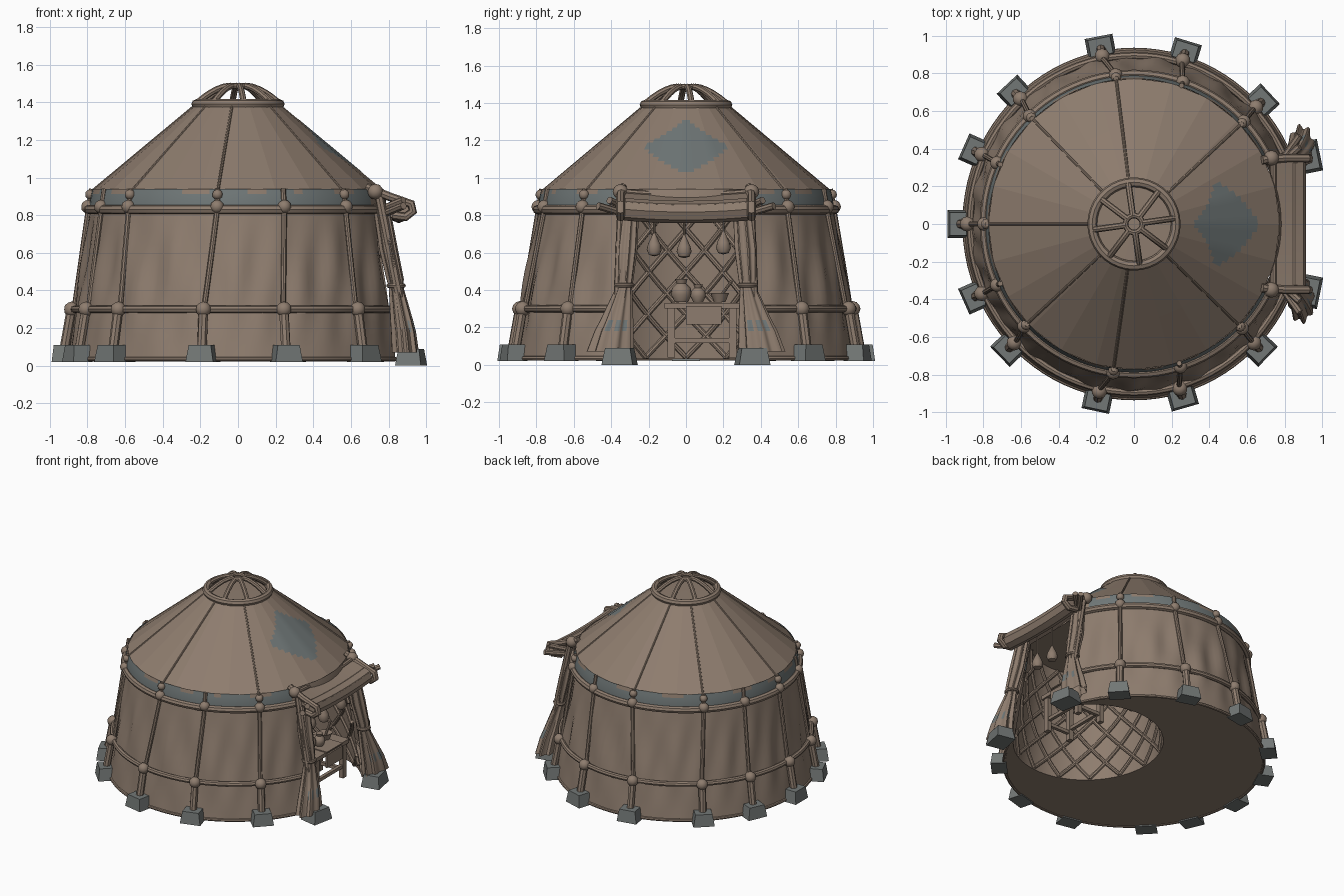
import bpy, bmesh, math
from math import sin, cos, pi, radians
from mathutils import Vector

cube = bpy.data.objects.get("Cube")
if cube:
    bpy.data.objects.remove(cube)


def material(name, col):
    m = bpy.data.materials.new(name)
    m.use_nodes = True
    m.diffuse_color = (*col, 1)
    m.node_tree.nodes["Principled BSDF"].inputs["Base Color"].default_value = (*col, 1)
    return m


CANVAS = material("canvas_brown", (0.27, 0.203, 0.156))
BLUE = material("faded_blue", (0.16, 0.185, 0.185))
STONE = material("grey_stone", (0.17, 0.185, 0.18))
made = []


def add(name, bm, mats, smooth=True):
    me = bpy.data.meshes.new(name)
    bm.to_mesh(me)
    bm.free()
    for m in mats:
        me.materials.append(m)
    ob = bpy.data.objects.new(name, me)
    bpy.context.collection.objects.link(ob)
    if smooth:
        made.append(ob)


def grid(name, f, nu, nv, mats, keep=None, paint=None, smooth=True):
    """Surface from f(u, v), u and v in 0..1."""
    bm = bmesh.new()
    vs = [[bm.verts.new(f(i / nu, j / nv)) for i in range(nu + 1)] for j in range(nv + 1)]
    for j in range(nv):
        for i in range(nu):
            u, v = (i + 0.5) / nu, (j + 0.5) / nv
            if keep and not keep(u, v):
                continue
            fc = bm.faces.new((vs[j][i], vs[j][i + 1], vs[j + 1][i + 1], vs[j + 1][i]))
            if paint and paint(u, v):
                fc.material_index = 1
    bmesh.ops.delete(bm, geom=[v for v in bm.verts if not v.link_faces], context='VERTS')
    bmesh.ops.remove_doubles(bm, verts=bm.verts, dist=0.0005)
    add(name, bm, mats, smooth)


def lathe(name, prof, at, n=16, smooth=True):
    def f(u, v):
        r, z = prof[round(v * (len(prof) - 1))]
        return (at[0] + r * cos(u * 2 * pi), at[1] + r * sin(u * 2 * pi), at[2] + z)
    grid(name, f, n, len(prof) - 1, [CANVAS], smooth=smooth)


def tubes(name, paths, r, cyclic=False):
    cu = bpy.data.curves.new(name, 'CURVE')
    cu.dimensions = '3D'
    cu.bevel_depth, cu.bevel_resolution, cu.use_fill_caps = r, 2, True
    for pts in paths:
        s = cu.splines.new('POLY')
        s.points.add(len(pts) - 1)
        for p, q in zip(s.points, pts):
            p.co = (*q, 1)
        s.use_cyclic_u = cyclic
    ob = bpy.data.objects.new(name, cu)
    bpy.context.collection.objects.link(ob)
    cu.materials.append(CANVAS)
    bpy.ops.object.select_all(action='DESELECT')
    ob.select_set(True)
    bpy.context.view_layer.objects.active = ob
    bpy.ops.object.convert(target='MESH')
    made.append(bpy.context.view_layer.objects.active)


def balls(name, places, r):
    bm = bmesh.new()
    for p in places:
        g = bmesh.ops.create_icosphere(bm, subdivisions=2, radius=r)
        bmesh.ops.translate(bm, verts=g["verts"], vec=p)
    add(name, bm, [CANVAS])


def box(bm, at, size, top=1.0, turn=0.0):
    vs = bmesh.ops.create_cube(bm, size=1)["verts"]
    for v in vs:
        k = top if v.co.z > 0 else 1
        x, y = v.co.x * size[0] * k, v.co.y * size[1] * k
        v.co = Vector((x * cos(turn) - y * sin(turn), x * sin(turn) + y * cos(turn), v.co.z * size[2])) + Vector(at)


def polar(deg, r, z):
    return (r * cos(radians(deg)), r * sin(radians(deg)), z)


def hull(deg, out, z):
    """Point at a distance out from the wall, which is a little wider in y near the ground."""
    k = 0.018 * max(0, min(1, (0.85 - z) / 0.5))
    x, y, _ = polar(deg, wall_r(z) + out, z)
    return (x * (1 - 0.5 * k), y * (1 + k), z)


def wall_r(z):
    return 0.92 - 0.157 * z


def roof_r(z):
    return 0.77 - 0.535 * (z - 0.935) / 0.445


# Outer wall with soft canvas folds and a door gap
def wall(u, v):
    z, a = 0.025 + 0.825 * v, 22 + 316 * u
    fold = 0.008 * sin(pi * v) * (sin(radians(a) * 17 + 6 * v) + sin(radians(a) * 29 - 5 * v))
    return hull(a, fold - 0.004, z)


grid("wall_canvas", wall, 144, 12, [CANVAS])


# Worn blue band under the eave, plain above the door
def band(u, v):
    return polar(360 * u, 0.79 - 0.004 * v - 0.014 * v * v, 0.835 + 0.105 * v)


grid("eave_band", band, 96, 4, [CANVAS, BLUE],
     paint=lambda u, v: 0.07 < u < 0.93 and (v < 0.75 or sin(u * 70) + sin(u * 113) > -0.3))


# Roof with a stepped blue patch that follows its panels
def patch(u, v):
    a, z = (u - 0.5) * 60, 1.01 + 0.32 * v
    return polar(a, 0.0025 + roof_r(z) * cos(radians(7.5)) / cos(radians(a % 15 - 7.5)), z)


lathe("roof_canvas", [(0.755, 0.925), (0.775, 0.93), (roof_r(1.15), 1.15), (roof_r(1.38), 1.38), (0, 1.385)],
      (0, 0, 0), 24, False)
grid("roof_patch", patch, 16, 16, [BLUE], keep=lambda u, v: abs(2 * u - 1) + abs(2 * v - 1) < 0.95)

# Crown
tubes("crown_ring", [[polar(a, 0.222, 1.39) for a in range(0, 360, 10)]], 0.026, cyclic=True)
tubes("crown_hub", [[polar(a, 0.045, 1.487) for a in range(0, 360, 20)]], 0.015, cyclic=True)
tubes("crown_spokes", [[polar(a, 0.045 + 0.17 * t / 5, 1.4 + 0.087 * (1 - (t / 5) ** 1.7)) for t in range(6)]
                       for a in range(8, 360, 45)], 0.017)

# Frame: posts lean from foot angle to top angle, with belts, knots and roof ropes
feet = [43, 73, 101, 133, 156, 180, 204, 224, 258, 286, 316]
tops = [43, 71, 97, 134, 156, 180, 204, 223, 262, 288, 316]
main = [a for a in tops if a not in (71, 156, 204, 288)]
tubes("lower_posts", [[hull(a, 0.025, 0.08), hull(a, 0.02, 0.3)] for a in feet], 0.026)
tubes("upper_posts", [[hull(a + (b - a) * t / 4, 0.006, 0.3 + 0.1325 * t) for t in range(5)] + [polar(b, 0.778, 0.94)]
                      for a, b in zip(feet, tops)], 0.014)
for nm, z, r, out in (("lower_belt", 0.3, 0.019, 0.006), ("upper_belt", 0.83, 0.025, 0.005),
                      ("hem_rope", 0.035, 0.012, -0.006)):
    tubes(nm, [[hull(a, out, z) for a in range(22, 339, 4)]], r)
balls("lower_knots", [hull(a, 0.02, 0.3) for a in feet], 0.041)
balls("upper_knots", [hull(a, 0.01, 0.845) for a in tops], 0.037)
balls("eave_knots", [polar(a, 0.785, 0.91) for a in main], 0.028)
tubes("roof_ropes", [[polar(a, roof_r(z) - 0.004, z) for z in (0.93, 1.38)] for a in main], 0.008)

# Anchor stones
bm = bmesh.new()
for a in feet:
    box(bm, hull(a, 0.033, 0.065), (0.112, 0.15, 0.09), 0.8, radians(a))
for s in (-1, 1):
    box(bm, (0.92, 0.355 * s, 0.045), (0.14, 0.17, 0.09), 0.8, 0.2 * s)
add("anchor_stones", bm, [STONE], False)


# Round room behind the door
def room(deg, z, k=1.0):
    g = wall_r(z) / 0.92
    return (g * (0.42 + 0.52 * k * cos(radians(deg))), g * 0.54 * k * sin(radians(deg)), z)


grid("room_wall", lambda u, v: room(320 - 280 * u, 0.03 + 0.82 * v), 40, 4, [CANVAS])
strips = []
for start in range(-84, 450, 24):
    for d in (-1, 1):
        path = [room(start + d * 84 * t / 12, 0.04 + 0.8 * t / 12, 0.99) for t in range(13)
                if 42 <= start + d * 84 * t / 12 <= 318]
        if len(path) > 1:
            strips.append(path)
tubes("room_lattice", strips, 0.014)
bm = bmesh.new()
rim = [hull(a, 0, 0.03) for a in range(22, 339, 4)] + [room(a, 0.03) for a in range(320, 39, -7)]
bm.faces.new([bm.verts.new(p) for p in reversed(rim)])
bm.faces.new([bm.verts.new(room(a, 0.85)) for a in range(320, 39, -7)])
bmesh.ops.triangulate(bm, faces=bm.faces)
add("base_and_ceiling", bm, [CANVAS], False)

# Door posts, awning poles and crossed sticks
sides = (-1, 1)
tubes("door_posts", [[(0.92, 0.37 * s, 0.07), (0.84, 0.36 * s, 0.45), (0.745, 0.34 * s, 0.93)] for s in sides], 0.024)
tubes("awning_poles", [[(0.68, 0.34 * s, 0.95), (0.8, 0.35 * s, 0.9), (0.92, 0.35 * s, 0.86), (0.93, 0.35 * s, 0.82),
                        (0.89, 0.35 * s, 0.79), (0.82, 0.35 * s, 0.8)] for s in sides], 0.023)
tubes("crossed_sticks", [[(0.76, 0.3 * s, 0.8 + h), (0.88, e * s, 0.85 + h)] for s in sides
                         for h, e in ((0.0, 0.47), (0.03, 0.41))], 0.02)
balls("door_knots", [(0.73, 0.35 * s, 0.925) for s in sides], 0.042)


# Awning with a rolled edge
def sag(y):
    return 0.015 * (1 - (y / 0.33) ** 2)


grid("awning_canvas", lambda u, v: (0.9 - 0.18 * v, 0.66 * u - 0.33, 0.87 + 0.06 * v - sag(0.66 * u - 0.33)),
     12, 4, [CANVAS])
tubes("awning_roll", [[(0.855, y / 100, 0.832 - sag(y / 100)) for y in range(-33, 34, 6)]], 0.06)
tubes("awning_trim", [[(0.74, y / 100, 0.925 - sag(y / 100)) for y in range(-33, 34, 6)]], 0.016)

# Tied curtains: height, x, y, half depth, half width
rows = [(0.07, 0.89, 0.405, 0.065, 0.115), (0.18, 0.88, 0.385, 0.06, 0.095), (0.24, 0.87, 0.37, 0.055, 0.08),
        (0.42, 0.84, 0.33, 0.035, 0.038), (0.46, 0.835, 0.33, 0.042, 0.045), (0.62, 0.80, 0.32, 0.045, 0.055),
        (0.86, 0.76, 0.30, 0.04, 0.045)]
for s, side in ((-1, "right"), (1, "left")):
    def curtain(u, v, s=s):
        z, x, y, d, w = rows[round(v * 6)]
        a = 2 * pi * u
        k = 1 + 0.13 * sin(8 * a)
        return (x + d * k * cos(a), s * y + w * k * sin(a), z)
    grid("curtain_" + side, curtain, 48, 6, [CANVAS, BLUE],
         paint=lambda u, v: 1 < v * 6 < 2 and sin(24 * pi * u) > -0.3 and (u < 0.2 or u > 0.85))
    tubes("curtain_tie_" + side, [[(0.84 + 0.04 * cos(t * pi / 6), s * 0.33 + 0.044 * sin(t * pi / 6), 0.425)
                                   for t in range(12)]], 0.012, cyclic=True)

# Hanging gourds
for i, (y, z) in enumerate(((-0.17, 0.58), (-0.01, 0.57), (0.2, 0.59))):
    lathe("hanging_gourd_%d" % i, [(0, 0), (0.028, 0.008), (0.04, 0.035), (0.033, 0.065), (0.012, 0.11), (0, 0.14)],
          (0.74, y, z))
tubes("gourd_strings", [[(0.74, y, 0.68), (0.74, y, 0.84)] for y in (-0.17, -0.01, 0.2)], 0.006)

# Table with cloth and vessels
tx, ty = 0.62, 0.085
bm = bmesh.new()
box(bm, (tx, ty, 0.315), (0.26, 0.4, 0.03))
box(bm, (tx + 0.135, ty + 0.01, 0.265), (0.012, 0.19, 0.1))
box(bm, (tx, ty + 0.01, 0.333), (0.28, 0.19, 0.008))
for sx in sides:
    box(bm, (tx + 0.1 * sx, ty, 0.13), (0.025, 0.34, 0.025))
    for sy in sides:
        box(bm, (tx + 0.1 * sx, ty + 0.165 * sy, 0.175), (0.035, 0.04, 0.27))
for sy in sides:
    box(bm, (tx, ty + 0.165 * sy, 0.1), (0.2, 0.025, 0.025))
add("table", bm, [CANVAS], False)
jug = [(0, 0), (0.035, 0), (0.055, 0.04), (0.05, 0.075), (0.025, 0.1), (0.034, 0.125), (0, 0.12)]
lathe("jug", jug, (tx, -0.025, 0.335))
lathe("small_jar", [(r * 0.75, z * 0.75) for r, z in jug], (tx + 0.03, 0.065, 0.337))
lathe("bowl", [(0, 0), (0.03, 0), (0.05, 0.05), (0.045, 0.05), (0, 0.015)], (tx, 0.18, 0.335))
tubes("spoon", [[(tx, 0.18, 0.36), (tx, 0.245, 0.45)]], 0.008)

# Smooth shading with sharp edges kept
bpy.ops.object.select_all(action='DESELECT')
for ob in made:
    ob.select_set(True)
    bpy.context.view_layer.objects.active = ob
bpy.ops.object.shade_smooth_by_angle(angle=radians(40))
